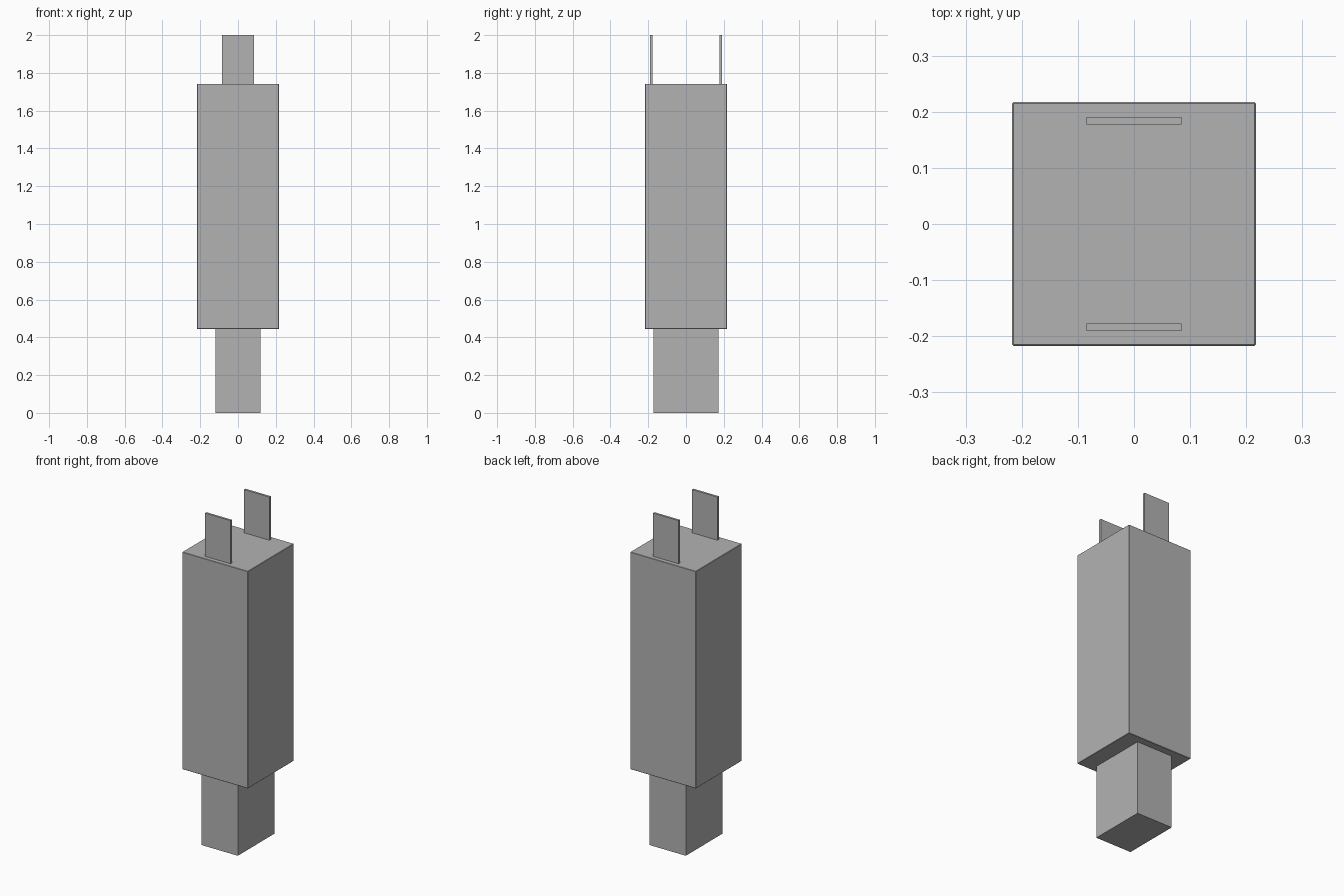
import bpy

# Remove the default object
cube = bpy.data.objects.get("Cube")
if cube:
    bpy.data.objects.remove(cube, do_unlink=True)

# Single plain grey
GREY = (0.45, 0.45, 0.45, 1.0)
grey = bpy.data.materials.new("plain_grey")
grey.use_nodes = True
grey.diffuse_color = GREY
grey.node_tree.nodes["Principled BSDF"].inputs["Base Color"].default_value = GREY


def box(name, half_x, half_y, bottom, top, y=0.0, bevel=0.0):
    """Upright box with flat faces and an optional fine edge bevel."""
    bpy.ops.mesh.primitive_cube_add(size=2, location=(0, y, (bottom + top) / 2))
    ob = bpy.context.object
    ob.name = name
    ob.scale = (half_x, half_y, (top - bottom) / 2)
    bpy.ops.object.transform_apply(location=False, rotation=False, scale=True)
    ob.data.materials.append(grey)
    if bevel:
        mod = ob.modifiers.new("edge_bevel", "BEVEL")
        mod.width = bevel
        mod.segments = 1
    return ob


# Main casing and the narrower plug below it
box("casing", 0.217, 0.217, 0.444, 1.742, bevel=0.002)
box("plug", 0.12, 0.173, 0.0, 0.444)

# Pair of thin contact blades on top
for side, name in ((-1, "front_blade"), (1, "back_blade")):
    box(name, 0.085, 0.0067, 1.742, 2.0, y=side * 0.184)
